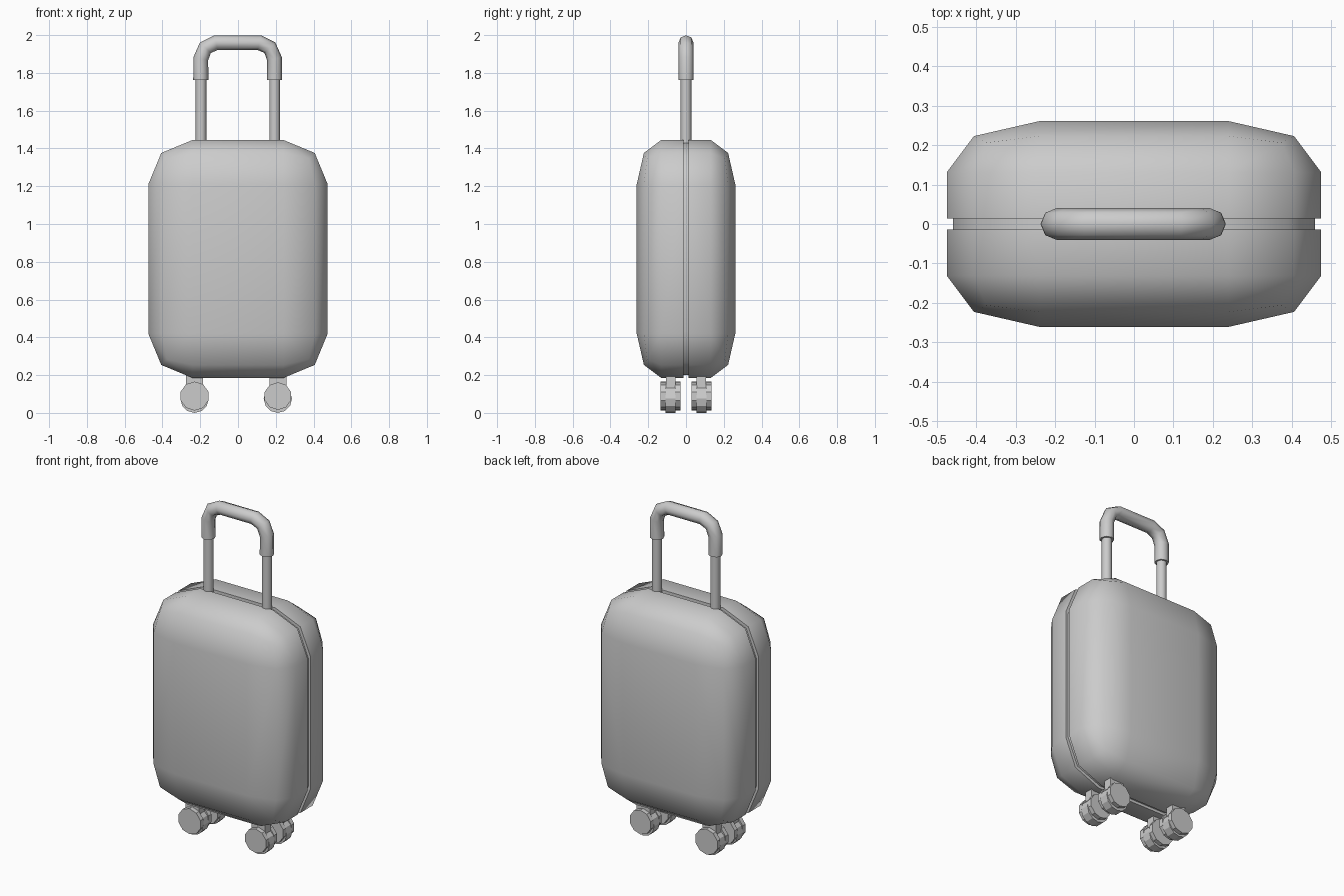
import bpy, bmesh, math
from mathutils import Matrix, Vector

if "Cube" in bpy.data.objects:
    bpy.data.objects.remove(bpy.data.objects["Cube"])


def finish(name, bm, angle=None):
    bmesh.ops.recalc_face_normals(bm, faces=bm.faces)
    me = bpy.data.meshes.new(name)
    bm.to_mesh(me)
    bm.free()
    ob = bpy.data.objects.new(name, me)
    bpy.context.collection.objects.link(ob)
    if angle:
        bpy.ops.object.select_all(action='DESELECT')
        ob.select_set(True)
        bpy.context.view_layer.objects.active = ob
        bpy.ops.object.shade_smooth_by_angle(angle=math.radians(angle))
    return ob


def add_box(bm, lo, hi):
    lo, hi = Vector(lo), Vector(hi)
    m = Matrix.Translation((lo + hi) / 2) @ Matrix.Diagonal((hi - lo).to_4d())
    return bmesh.ops.create_cube(bm, size=1, matrix=m)


def add_disc(bm, x, y0, y1, z, r, sides):
    m = Matrix.Translation((x, (y0 + y1) / 2, z)) @ Matrix.Rotation(math.pi / 2, 4, 'X')
    bmesh.ops.create_cone(bm, cap_ends=True, segments=sides, radius1=r, radius2=r,
                          depth=abs(y1 - y0), matrix=m)


CORNER = 0.235            # corner radius seen from the front
Z0, Z1 = 0.185, 1.445     # case bottom and top


def shell(name, side):
    # bevel a deepened box, then squash the rounding along y
    k = CORNER / 0.13
    y0, y1 = 0.014 * k, 0.261 * k
    bm = bmesh.new()
    add_box(bm, (-0.475, y0, Z0), (0.475, y1, Z1))
    edges = [e for e in bm.edges if any(v.co.y > y0 + 0.01 for v in e.verts)]
    bmesh.ops.bevel(bm, geom=edges, offset=CORNER, offset_type='OFFSET',
                    segments=2, profile=0.5, affect='EDGES')
    bmesh.ops.scale(bm, vec=(1, side / k, 1), verts=bm.verts)
    return finish(name, bm, 50)


shell("front_shell", -1)
shell("back_shell", 1)

# recessed seam strip between the shells
bm = bmesh.new()
add_box(bm, (-0.459, -0.03, Z0 + 0.016), (0.459, 0.03, Z1 - 0.016))
edges = [e for e in bm.edges if abs(e.verts[0].co.y - e.verts[1].co.y) > 0.01]
bmesh.ops.bevel(bm, geom=edges, offset=0.228, offset_type='OFFSET',
                segments=2, profile=0.5, affect='EDGES')
finish("seam_strip", bm, 50)

# telescopic rods
for side, label in ((-1, "left"), (1, "right")):
    bm = bmesh.new()
    bmesh.ops.create_cone(bm, cap_ends=True, segments=16, radius1=0.028, radius2=0.028,
                          depth=0.39, matrix=Matrix.Translation((side * 0.195 - 0.001, 0, 1.595)))
    finish(label + "_rod", bm, 40)

# grip: thick tube along a chamfered arch
half = [(0.195, 1.762), (0.195, 1.875), (0.171, 1.933), (0.115, 1.96)]
path = [(-x, z) for x, z in half] + [(x, z) for x, z in reversed(half)]
cu = bpy.data.curves.new("grip", 'CURVE')
cu.dimensions = '3D'
cu.bevel_depth = 0.040
cu.bevel_resolution = 2
cu.use_fill_caps = True
sp = cu.splines.new('POLY')
sp.points.add(len(path) - 1)
for p, (x, z) in zip(sp.points, path):
    p.co = (x - 0.002, 0, z, 1)
grip = bpy.data.objects.new("grip", cu)
bpy.context.collection.objects.link(grip)
bpy.ops.object.select_all(action='DESELECT')
grip.select_set(True)
bpy.context.view_layer.objects.active = grip
bpy.ops.object.convert(target='MESH')
bpy.ops.object.shade_smooth_by_angle(angle=math.radians(50))

# twin-wheel casters
for x, r, xl in ((-0.23, 0.077, "left"), (0.211, 0.073, "right")):
    for s, yl in ((-1, "front"), (1, "back")):
        bm = bmesh.new()
        add_disc(bm, x, s * 0.107, s * 0.134, 0.089, r, 10)
        add_disc(bm, x, s * 0.03, s * 0.057, 0.089, r, 10)
        finish(f"{xl}_{yl}_wheels", bm)
        bm = bmesh.new()
        add_disc(bm, x, s * 0.055, s * 0.109, 0.075, 0.075, 12)
        add_box(bm, (x - 0.045, min(s * 0.056, s * 0.107), 0.10),
                (x + 0.045, max(s * 0.056, s * 0.107), 0.21))
        finish(f"{xl}_{yl}_caster_fork", bm)
